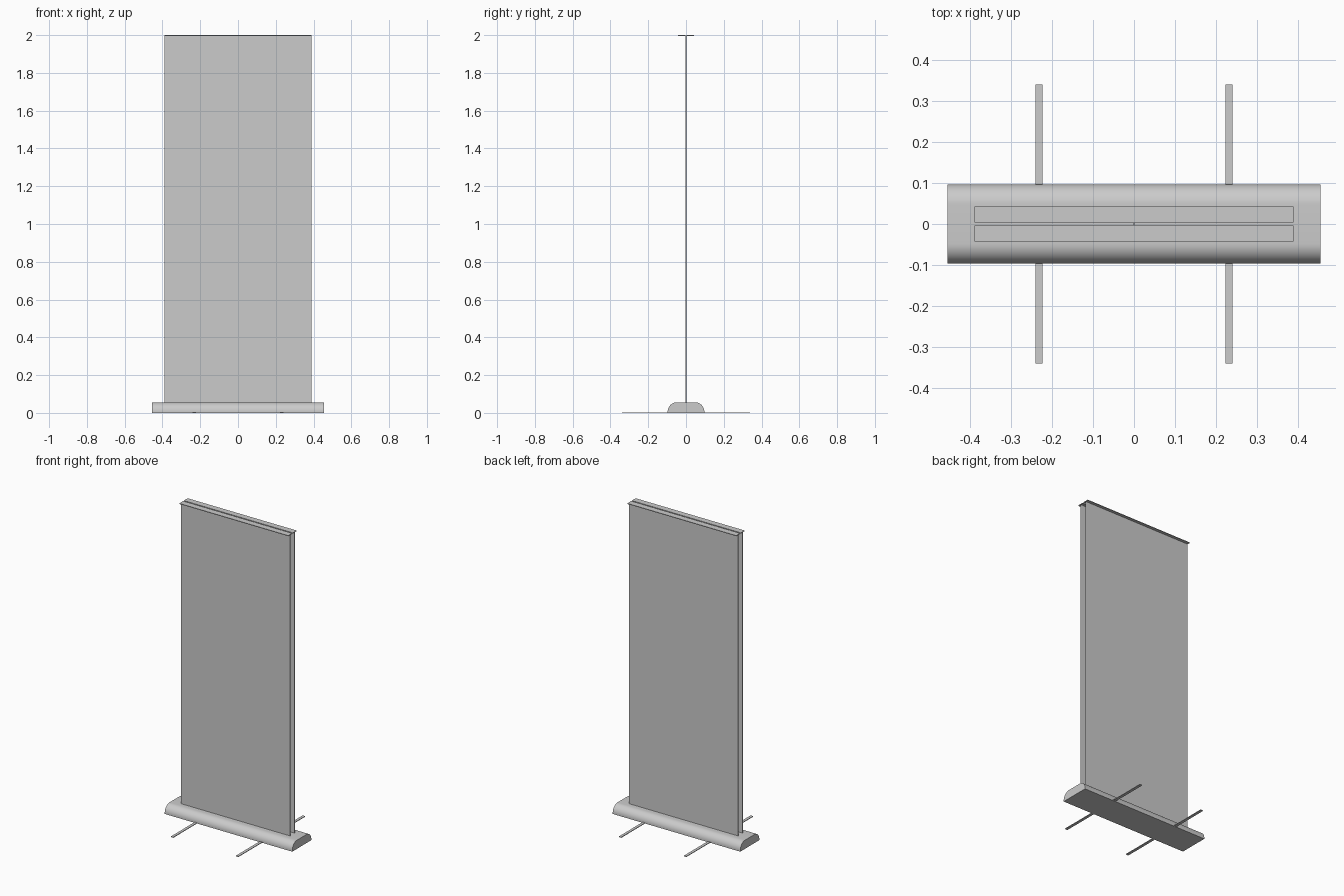
import bpy, bmesh, math

if "Cube" in bpy.data.objects:
    bpy.data.objects.remove(bpy.data.objects["Cube"])


def box(name, x0, x1, y0, y1, z0, z1):
    bm = bmesh.new()
    bmesh.ops.create_cube(bm, size=1)
    for v in bm.verts:
        v.co.x = x1 if v.co.x > 0 else x0
        v.co.y = y1 if v.co.y > 0 else y0
        v.co.z = z1 if v.co.z > 0 else z0
    return finish(name, bm)


def finish(name, bm):
    bmesh.ops.recalc_face_normals(bm, faces=bm.faces[:])
    mesh = bpy.data.meshes.new(name)
    bm.to_mesh(mesh)
    bm.free()
    ob = bpy.data.objects.new(name, mesh)
    bpy.context.collection.objects.link(ob)
    return ob


# Base housing: flat bottom, rounded shoulders, extruded along x
HALF_L, HALF_W, HEIGHT, R = 0.455, 0.097, 0.056, 0.049
arc = [(HALF_W - R + R * math.cos(a), HEIGHT - R + R * math.sin(a))
       for a in [math.pi / 2 * i / 12 for i in range(13)]]
right = [(HALF_W, 0)] + arc
profile = right + [(-y, z) for y, z in reversed(right)]
bm = bmesh.new()
face = bm.faces.new([bm.verts.new((-HALF_L, y, z)) for y, z in profile])
ext = bmesh.ops.extrude_face_region(bm, geom=[face], use_keep_orig=True)
verts = [g for g in ext["geom"] if isinstance(g, bmesh.types.BMVert)]
bmesh.ops.translate(bm, verts=verts, vec=(2 * HALF_L, 0, 0))
base = finish("base_housing", bm)
bpy.context.view_layer.objects.active = base
base.select_set(True)
bpy.ops.object.shade_smooth_by_angle(angle=math.radians(30))
base.select_set(False)

# Banner sheets with their top rails, front and back
for side, s in (("front", -1), ("back", 1)):
    y = s * 0.0235
    box(side + "_banner", -0.389, 0.389, y - 0.0008, y + 0.0008, HEIGHT, 1.998)
    box(side + "_top_rail", -0.389, 0.389, y - 0.0195, y + 0.0195, 1.996, 2.0)
    # Flat swing-out feet
    for end, x in (("left", -0.232), ("right", 0.232)):
        y0, y1 = sorted((s * 0.09, s * 0.34))
        box(f"{side}_{end}_foot", x - 0.009, x + 0.009, y0, y1, 0.001, 0.005)

# Central support pole
bm = bmesh.new()
bmesh.ops.create_cone(bm, cap_ends=True, segments=12, radius1=0.0025,
                      radius2=0.0025, depth=2.0 - HEIGHT)
bmesh.ops.translate(bm, verts=bm.verts[:], vec=(0, 0, (2.0 + HEIGHT) / 2))
finish("support_pole", bm)
